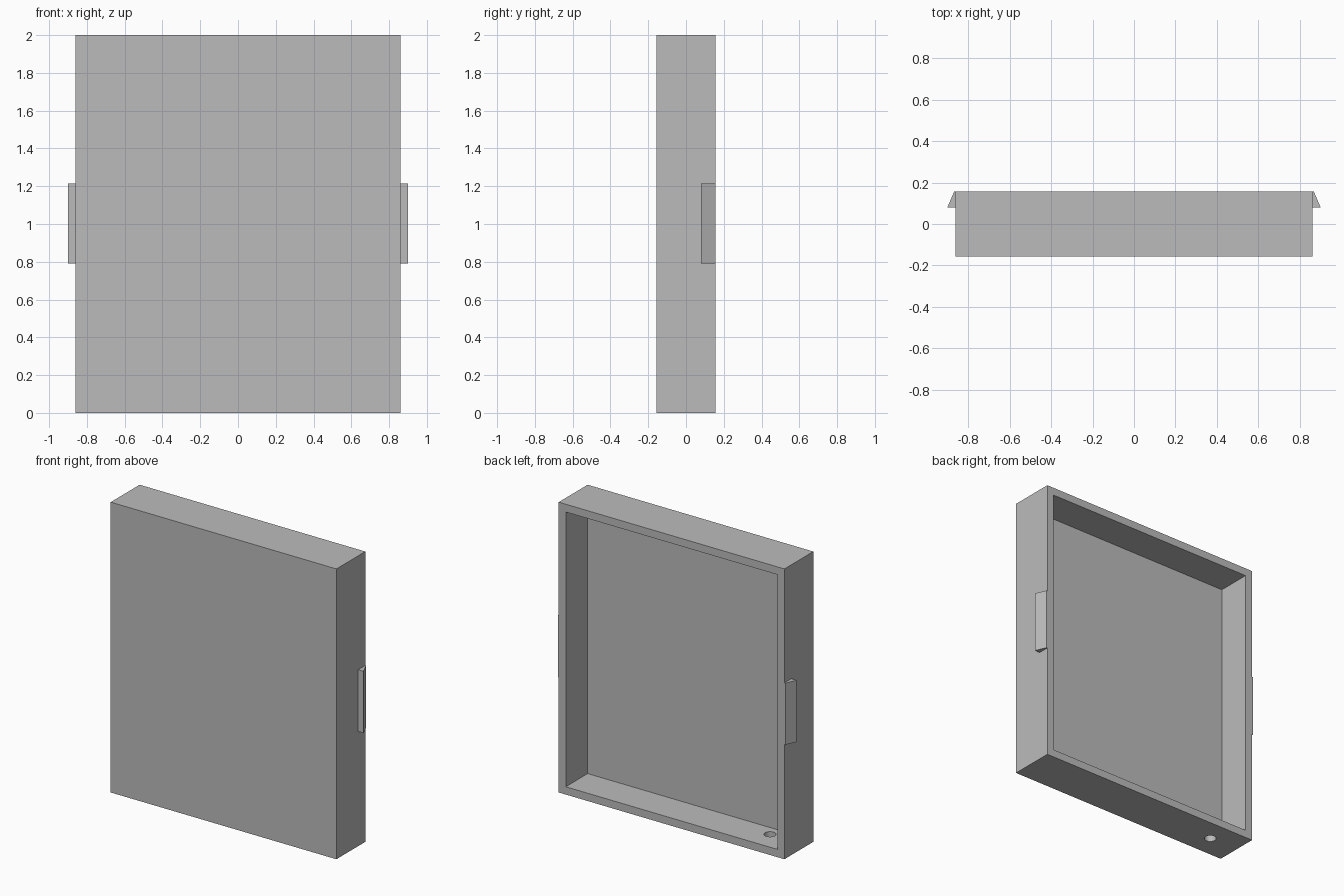
import bpy
import bmesh
from mathutils import Matrix, Vector

if "Cube" in bpy.data.objects:
    bpy.data.objects.remove(bpy.data.objects["Cube"], do_unlink=True)

HALF_W, HALF_D, HEIGHT = 0.86, 0.157, 2.0
WALL = 0.076

grey = bpy.data.materials.new("plain grey")
grey.use_nodes = True
colour = (0.5, 0.5, 0.5, 1.0)
grey.diffuse_color = colour
grey.node_tree.nodes["Principled BSDF"].inputs["Base Color"].default_value = colour


def make_object(name, bm):
    bmesh.ops.recalc_face_normals(bm, faces=bm.faces[:])
    mesh = bpy.data.meshes.new(name)
    bm.to_mesh(mesh)
    bm.free()
    mesh.materials.append(grey)
    obj = bpy.data.objects.new(name, mesh)
    bpy.context.collection.objects.link(obj)
    return obj


# Shallow tray, open at the back
bm = bmesh.new()
bmesh.ops.create_cube(bm, size=1.0)
bmesh.ops.scale(bm, vec=(2 * HALF_W, 2 * HALF_D, HEIGHT), verts=bm.verts)
bmesh.ops.translate(bm, vec=(0, 0, HEIGHT / 2), verts=bm.verts)
bm.normal_update()
back = max(bm.faces, key=lambda f: f.calc_center_median().y)
bmesh.ops.inset_region(bm, faces=[back], thickness=WALL)
pocket = bmesh.ops.extrude_discrete_faces(bm, faces=[back])["faces"][0]
bmesh.ops.translate(bm, vec=(0, WALL - 2 * HALF_D, 0), verts=pocket.verts)
tray = make_object("tray", bm)

# Round hole through the bottom wall
bm = bmesh.new()
bmesh.ops.create_cone(bm, cap_ends=True, segments=32, radius1=0.038, radius2=0.038,
                      depth=4 * WALL, matrix=Matrix.Translation((-0.64, 0, 0)))
cutter = make_object("hole_cutter", bm)
cutter.hide_render = True
cut = tray.modifiers.new("bottom_hole", "BOOLEAN")
cut.operation = "DIFFERENCE"
cut.solver = "EXACT"
cut.object = cutter
bpy.context.view_layer.objects.active = tray
tray.select_set(True)
bpy.ops.object.modifier_apply(modifier=cut.name)
bpy.data.objects.remove(cutter, do_unlink=True)
bpy.ops.object.shade_smooth_by_angle()


# Wedge catches on both sides, sloping in towards the back
def make_catch(name, side):
    profile = [(HALF_W, 0.08), (0.9, 0.08), (0.867, HALF_D), (HALF_W, HALF_D)]
    bm = bmesh.new()
    base = bm.faces.new([bm.verts.new((side * x, y, 0.79)) for x, y in profile])
    new = bmesh.ops.extrude_face_region(bm, geom=[base])["geom"]
    top = [v for v in new if isinstance(v, bmesh.types.BMVert)]
    bmesh.ops.translate(bm, vec=Vector((0, 0, 0.425)), verts=top)
    make_object(name, bm)


make_catch("left_catch", 1)
make_catch("right_catch", -1)
